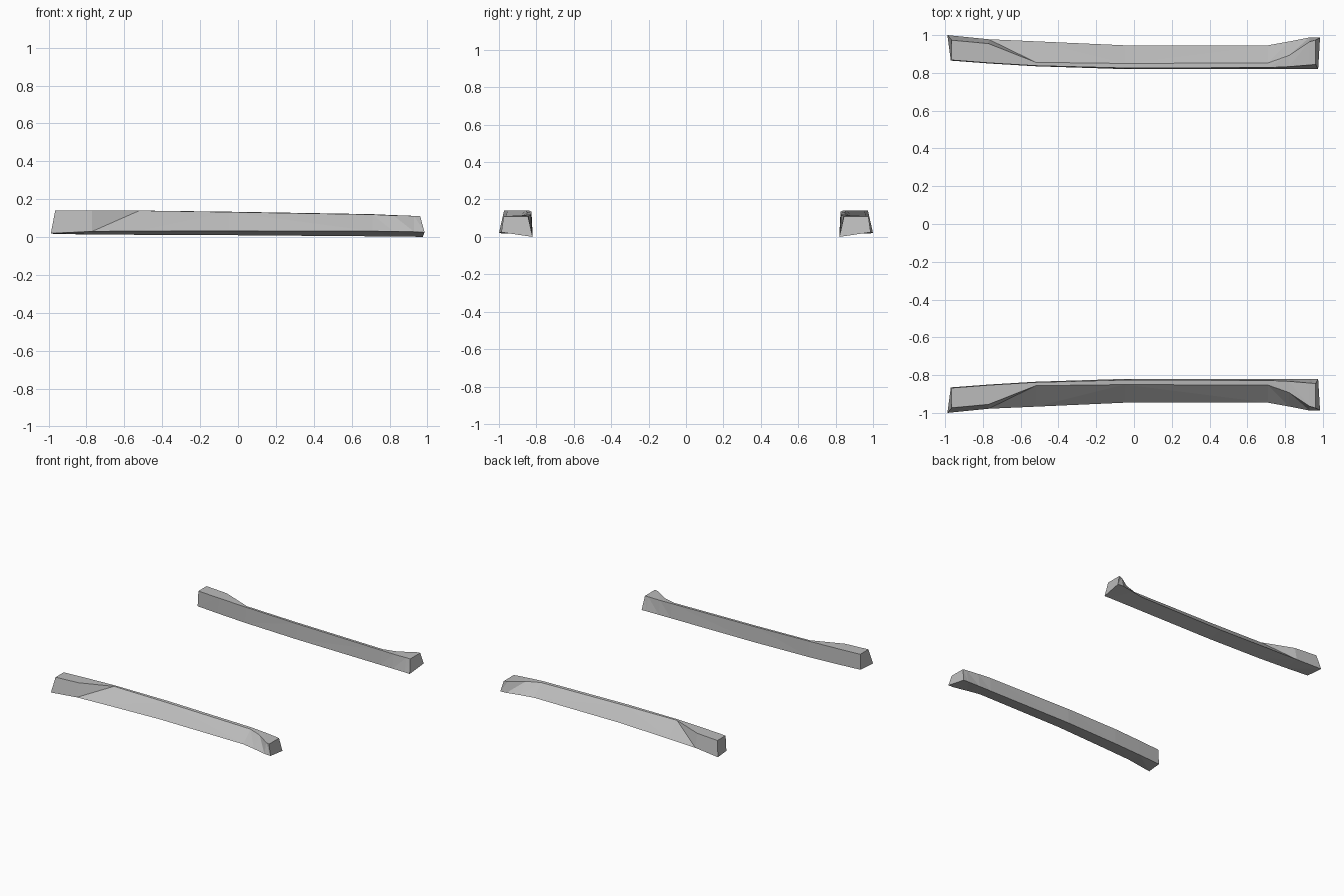
import bpy
import bmesh

cube = bpy.data.objects.get("Cube")
if cube:
    bpy.data.objects.remove(cube, do_unlink=True)

grey = bpy.data.materials.new("plain grey")
grey.use_nodes = True
colour = (0.5, 0.5, 0.5, 1)
grey.diffuse_color = colour
grey.node_tree.nodes["Principled BSDF"].inputs["Base Color"].default_value = colour

# Long edges of the skirt, from rear to front: x, y, z at each station
inner_bottom = [(-.97, .865, .016), (-.77, .85, .014), (-.52, .835, .012), (-.05, .82, .01),
                (.71, .82, .004), (.82, .82, .003), (.93, .82, .002), (.975, .82, 0)]
outer_bottom = [(-.988, 1.0, .02), (-.77, .978, .03), (-.52, .967, .032), (-.05, .946, .033),
                (.71, .946, .031), (.82, .966, .03), (.93, .988, .028), (.985, .987, .025)]
outer_top = [(-.965, .973, .14), (-.77, .955, .14), (-.52, .856, .14), (-.05, .85, .132),
             (.71, .853, .119), (.82, .892, .114), (.93, .965, .112), (.962, .975, .11)]
inner_top = [(-.965, .868, .14), (-.77, .853, .14), (-.52, .838, .14), (-.05, .826, .134),
             (.71, .828, .121), (.82, .833, .116), (.93, .842, .112), (.962, .845, .11)]


def build_skirt(name, side):
    """Loft the four long edges into a closed beam on one side."""
    bm = bmesh.new()
    rails = [[bm.verts.new((x, y * side, z)) for x, y, z in rail]
             for rail in (inner_bottom, outer_bottom, outer_top, inner_top)]
    for k in range(4):
        a, b = rails[k], rails[(k + 1) % 4]
        for i in range(len(a) - 1):
            # The outer face folds away from the long middle panel at both ends
            if k == 1 and i < 3:
                bm.faces.new((a[i], a[i + 1], b[i + 1]))
                bm.faces.new((a[i], b[i + 1], b[i]))
            else:
                bm.faces.new((a[i], a[i + 1], b[i]))
                bm.faces.new((a[i + 1], b[i + 1], b[i]))
    # End caps
    for i in (0, -1):
        bm.faces.new([rail[i] for rail in rails])
    bmesh.ops.recalc_face_normals(bm, faces=bm.faces)
    mesh = bpy.data.meshes.new(name)
    bm.to_mesh(mesh)
    bm.free()
    mesh.materials.append(grey)
    bpy.context.collection.objects.link(bpy.data.objects.new(name, mesh))


build_skirt("right_side_skirt", -1)
build_skirt("left_side_skirt", 1)
